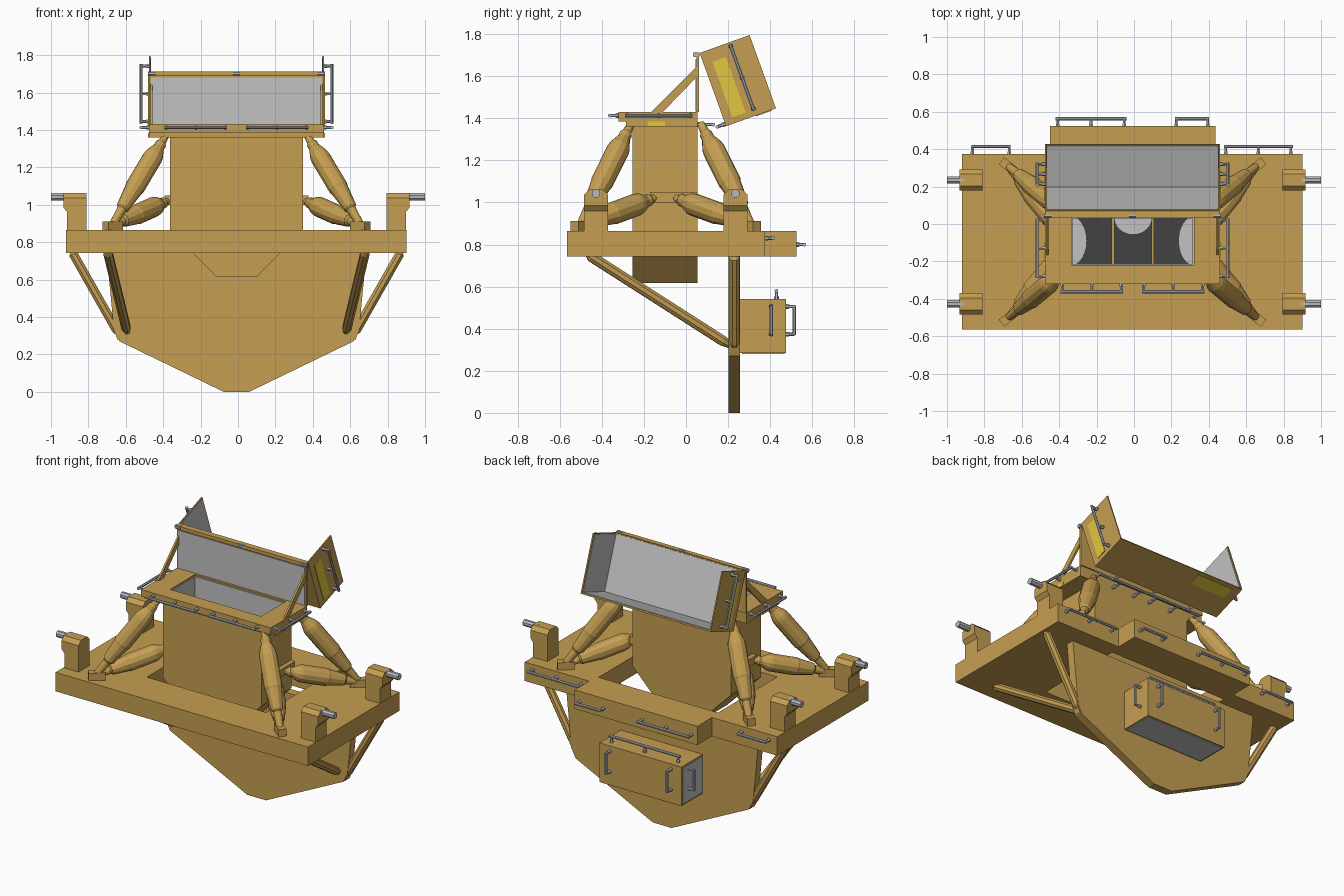
import bpy, bmesh, math
from mathutils import Vector, Matrix

if bpy.data.objects.get("Cube"):
    bpy.data.objects.remove(bpy.data.objects["Cube"])

CX = -0.008  # centre line of the body


def material(name, rgb):
    m = bpy.data.materials.new(name)
    m.use_nodes = True
    m.diffuse_color = (*rgb, 1)
    m.node_tree.nodes["Principled BSDF"].inputs["Base Color"].default_value = (*rgb, 1)
    return m


TAN = material("tan", (0.56, 0.345, 0.085))
GREY = material("panel grey", (0.54, 0.54, 0.54))
METAL = material("rail metal", (0.46, 0.48, 0.53))
DARK = material("dark interior", (0.055, 0.055, 0.055))
YELLOW = material("yellow", (0.76, 0.57, 0.045))


def finish(name, bm, mat):
    bmesh.ops.recalc_face_normals(bm, faces=bm.faces)
    me = bpy.data.meshes.new(name)
    bm.to_mesh(me)
    bm.free()
    me.materials.append(mat)
    ob = bpy.data.objects.new(name, me)
    bpy.context.collection.objects.link(ob)
    return ob


def add_box(bm, x, y, z):
    size = [b - a for a, b in (x, y, z)]
    mid = [(a + b) / 2 for a, b in (x, y, z)]
    bmesh.ops.create_cube(bm, size=1, matrix=Matrix.Translation(mid) @ Matrix.Diagonal((*size, 1)))


def box(name, x, y, z, mat=TAN):
    bm = bmesh.new()
    add_box(bm, x, y, z)
    return finish(name, bm, mat)


def frame(name, x, y, hx, hy, z, mat=TAN):
    """Rectangular slab with a rectangular opening."""
    bm = bmesh.new()
    add_box(bm, x, (y[0], hy[0]), z)
    add_box(bm, x, (hy[1], y[1]), z)
    add_box(bm, (x[0], hx[0]), hy, z)
    add_box(bm, (hx[1], x[1]), hy, z)
    return finish(name, bm, mat)


def prism(name, points, y, chamfer=0):
    """Outline in x and z, extruded along y; the top edges along x can be chamfered."""
    bm = bmesh.new()
    f = bm.faces.new([bm.verts.new((px, y[0], pz)) for px, pz in points])
    ext = bmesh.ops.extrude_face_region(bm, geom=[f])["geom"]
    bmesh.ops.translate(bm, vec=(0, y[1] - y[0], 0), verts=[v for v in ext if isinstance(v, bmesh.types.BMVert)])
    if chamfer:
        top = max(v.co.z for v in bm.verts) - 0.001
        edges = [e for e in bm.edges if all(v.co.z > top for v in e.verts)
                 and abs(e.verts[0].co.y - e.verts[1].co.y) < 0.001]
        bmesh.ops.bevel(bm, geom=edges, offset=chamfer, segments=1, affect='EDGES')
    return finish(name, bm, TAN)


def add_rod(bm, p, q, profile, n):
    """Loft rings of (fraction, radius) between two points."""
    p, q = Vector(p), Vector(q)
    rot = (q - p).to_track_quat('Z', 'Y')
    rings = []
    for t, r in profile:
        angles = [2 * math.pi * (i + 0.5) / n for i in range(n)]
        rings.append([bm.verts.new(p.lerp(q, t) + rot @ Vector((r * math.cos(a), r * math.sin(a), 0)))
                      for a in angles])
    for a, b in zip(rings, rings[1:]):
        for i in range(n):
            bm.faces.new((a[i], a[(i + 1) % n], b[(i + 1) % n], b[i]))
    bm.faces.new(rings[0])
    bm.faces.new(rings[-1])


def rod(name, p, q, profile, n=8, mat=TAN):
    bm = bmesh.new()
    add_rod(bm, p, q, profile, n)
    return finish(name, bm, mat)


def rail(name, p, q, out, posts=2):
    """Grab rail between p and q, standing on posts that reach back along out."""
    p, q, out = Vector(p), Vector(q), Vector(out)
    bm = bmesh.new()
    add_rod(bm, p, q, [(0, 0.009), (1, 0.009)], 8)
    for i in range(posts):
        a = p.lerp(q, 0.03 + 0.94 * i / (posts - 1))
        add_rod(bm, a, a - out, [(0, 0.008), (0.6, 0.008), (0.7, 0.011), (1, 0.011)], 6)
    return finish(name, bm, METAL)


# Deck with central opening and rear extension
frame("deck", (-0.92, 0.9), (-0.565, 0.375), (-0.44, 0.42), (-0.31, 0.3), (0.742, 0.865))
box("deck_extension", (-0.45, 0.435), (0.375, 0.525), (0.742, 0.865))
rail("deck_rail_left", (0.48, 0.415, 0.83), (0.85, 0.415, 0.83), (0, 0.04, 0), 3)
rail("deck_rail_right", (-0.87, 0.415, 0.83), (-0.66, 0.415, 0.83), (0, 0.04, 0))
rail("extension_rail_right", (-0.42, 0.563, 0.8), (-0.04, 0.563, 0.8), (0, 0.04, 0), 3)
rail("extension_rail_left", (0.22, 0.563, 0.8), (0.4, 0.563, 0.8), (0, 0.04, 0))

# Keel plate
half = [(0.068, 0), (0.625, 0.27), (0.655, 0.33), (0.695, 0.742)]
prism("keel", [(CX + x, z) for x, z in half] + [(CX - x, z) for x, z in reversed(half)], (0.203, 0.257))

for s in (-1, 1):
    side = "left" if s > 0 else "right"
    X = lambda x: s * x + CX
    # Struts bracing the keel to the deck
    ends = [(0, 0.012), (0.03, 0.026), (0.95, 0.026), (1, 0.015)]
    rod("keel_side_strut_" + side, (X(0.88), 0.23, 0.75), (X(0.63), 0.23, 0.31), ends)
    rod("keel_front_strut_" + side, (X(0.69), -0.47, 0.755), (X(0.585), 0.21, 0.32), ends)
    rod("keel_fitting_" + side, (X(0.615), 0.23, 0.285), (X(0.645), 0.23, 0.36), [(0, 0.03), (1, 0.032)], 4)
    box("hull_bracket_" + side, sorted((X(0.35), X(0.385))), (-0.17, 0.05), (1.0, 1.05))
    for y, end, top_y, low_y in ((-0.427, "front", -0.26, -0.14), (0.235, "rear", 0.07, -0.06)):
        # Trunnion block and pin
        outline = [(0.802, 0.865), (0.802, 1.062), (0.925, 1.062), (0.925, 0.985), (0.905, 0.96), (0.905, 0.865)]
        prism(f"trunnion_block_{end}_{side}", [(X(x), z) for x, z in outline], (y - 0.057, y + 0.057), 0.025)
        rod(f"trunnion_pin_{end}_{side}", (X(0.9), y, 1.043), (s, y, 1.043), [(0, 0.021), (1, 0.021)], 8, METAL)
        # Pair of segmented struts meeting in a narrow shoe on the deck
        out = -1 if y < 0 else 1
        foot = Vector((X(0.665), y + out * 0.075, 0.89))
        shape = [(0, 0.018), (0.08, 0.022), (0.1, 0.03), (0.14, 0.03), (0.22, 0.05), (0.26, 0.054),
                 (0.58, 0.054), (0.6, 0.05), (0.8, 0.036), (0.82, 0.026), (1, 0.02)]
        rod(f"upper_strut_{end}_{side}", (X(0.375), top_y, 1.375), foot, shape, 12)
        rod(f"lower_strut_{end}_{side}", (X(0.36), low_y, 1.025), foot, shape, 12)
        shoe = box(f"strut_shoe_{end}_{side}", (-0.055, 0.045), (-0.024, 0.024), (-0.03, 0.022))
        shoe.location = foot
        shoe.rotation_euler.z = math.atan2(out * 0.8, s)

# Instrument hull: chamfered lower body and hollow upper body
lower = [(0.11, 0.617), (0.355, 0.865), (0.355, 1.0)]
prism("hull_lower", [(CX + x, z) for x, z in lower] + [(CX - x, z) for x, z in reversed(lower)], (-0.255, 0.055))
OX, OY = (-0.335, 0.32), (-0.22, 0.035)
frame("hull_upper", (CX - 0.355, CX + 0.355), (-0.255, 0.055), OX, OY, (1.0, 1.36))
frame("hull_lining", OX, OY, (OX[0] + 0.006, OX[1] - 0.006), (OY[0] + 0.006, OY[1] - 0.006), (1.0, 1.42), GREY)
box("hull_floor", OX, OY, (1.0, 1.008), DARK)
for i, x in enumerate((-0.112, 0.1)):
    box(f"partition_{i}", (x - 0.007, x + 0.007), OY, (1.0, 1.2))


def half_disc(name, cx, cy, rx, ry, start):
    bm = bmesh.new()
    arc = [start + math.pi * i / 12 for i in range(13)]
    f = bm.faces.new([bm.verts.new((cx + rx * math.cos(a), cy + ry * math.sin(a), 1.014)) for a in arc])
    if f.normal.z < 0:
        f.normal_flip()
    return finish(name, bm, GREY)


half_disc("mirror_right", OX[0], -0.09, 0.08, 0.13, -math.pi / 2)
half_disc("mirror_centre", -0.005, OY[1], 0.1, 0.09, math.pi)
half_disc("mirror_left", OX[1], -0.09, 0.08, 0.13, math.pi / 2)

# Top platform with collar and grab rails
frame("platform", (-0.475, 0.46), (-0.32, 0.055), OX, OY, (1.385, 1.43))
frame("collar", (-0.475, 0.46), (-0.285, 0.055), OX, OY, (1.36, 1.385))
for s in (-1, 1):
    side = "left" if s > 0 else "right"
    X = lambda x: s * x + CX
    rail("platform_front_rail_" + side, (X(0.05), -0.362, 1.413), (X(0.385), -0.362, 1.413), (0, -0.045, 0), 3)
    rail("platform_rear_rail_" + side, (X(0.05), 0.13, 1.37), (X(0.385), 0.13, 1.37), (0, 0.075, 0), 3)
    rail("platform_side_rail_" + side, (X(0.51), -0.29, 1.413), (X(0.51), 0.03, 1.413), (s * 0.045, 0, 0), 3)
    box("collar_label_" + side, sorted((X(0.465), X(0.472))), (-0.18, -0.1), (1.36, 1.385), YELLOW)
    # Diagonal brace from platform to backboard
    brace = prism("backboard_brace_" + side, [(-0.165, 1.43), (-0.11, 1.43), (0.055, 1.6), (0.055, 1.65)],
                  (-0.006, 0.006))
    brace.rotation_euler.z = math.pi / 2
    brace.location.x = X(0.455)

# Upright backboard
box("backboard", (-0.475, 0.46), (0.05, 0.062), (1.43, 1.71))
box("backboard_panel", (-0.464, 0.449), (0.045, 0.05), (1.432, 1.68), GREY)
box("hinge_bar", (-0.475, 0.46), (0.035, 0.065), (1.69, 1.712))
for i, x in enumerate((-0.46, CX, 0.445)):
    rod(f"hinge_{i}", (x - 0.02, 0.045, 1.702), (x + 0.02, 0.045, 1.702), [(0, 0.013), (1, 0.013)], 8, METAL)

# Tilted lid, open at top and back, built square and then turned
W, D, H, T = 0.468, 0.252, 0.37, 0.008
lid = [
    box("lid_front", (-W, W), (0, T), (-H, 0)),
    box("lid_front_lining", (-W + T, W - T), (T, T + 0.004), (-H + T, -0.006), GREY),
    box("lid_base", (-W, W), (T, D), (-H, -H + T)),
    box("lid_base_lining", (-W + T, W - T), (T, D - 0.006), (-H + T, -H + T + 0.004), GREY),
    box("lid_base_label", (-W + 0.06, -W + 0.32), (0.15, 0.23), (-H - 0.004, -H), YELLOW),
    rail("lid_front_rail", (-0.3, -0.04, -H + 0.012), (0.3, -0.04, -H + 0.012), (0, -0.04, 0), 3),
]
for s in (-1, 1):
    side = "left" if s > 0 else "right"
    span = lambda a, b: sorted((s * a, s * b))
    lid += [
        box("lid_end_" + side, span(W - T, W), (0, D), (-H, 0)),
        box("lid_end_lining_" + side, span(W - T - 0.004, W - T), (T, D - 0.006), (-H + T, -0.006), GREY),
        box("lid_end_label_" + side, span(W, W + 0.004), (0.043, 0.11), (-0.34, -0.06), YELLOW),
        rail("lid_end_rail_" + side, (s * 0.51, 0.15, -0.01), (s * 0.51, 0.15, -0.345), (s * 0.042, 0, 0), 3),
    ]
for ob in lid:
    ob.location = (CX, 0.065, 1.71)
    ob.rotation_euler.x = math.radians(19.8)

# Equipment box behind the keel
box("equipment_box", (-0.3, 0.29), (0.257, 0.475), (0.285, 0.54))
box("equipment_side_panel", (-0.305, -0.3), (0.265, 0.467), (0.295, 0.53), GREY)
box("equipment_base_panel", (-0.29, 0.28), (0.265, 0.467), (0.28, 0.285), GREY)
rail("equipment_top_rail", (-0.26, 0.43, 0.58), (0.25, 0.43, 0.58), (0, 0, 0.04), 3)
for s, side in ((-1, "right"), (1, "left")):
    x = s * 0.22 - 0.005
    rail("equipment_back_rail_" + side, (x, 0.515, 0.37), (x, 0.515, 0.51), (0, 0.04, 0))
    x = s * 0.335 - 0.005
    rail("equipment_side_rail_" + side, (x, 0.405, 0.37), (x, 0.405, 0.51), (s * 0.04, 0, 0))
